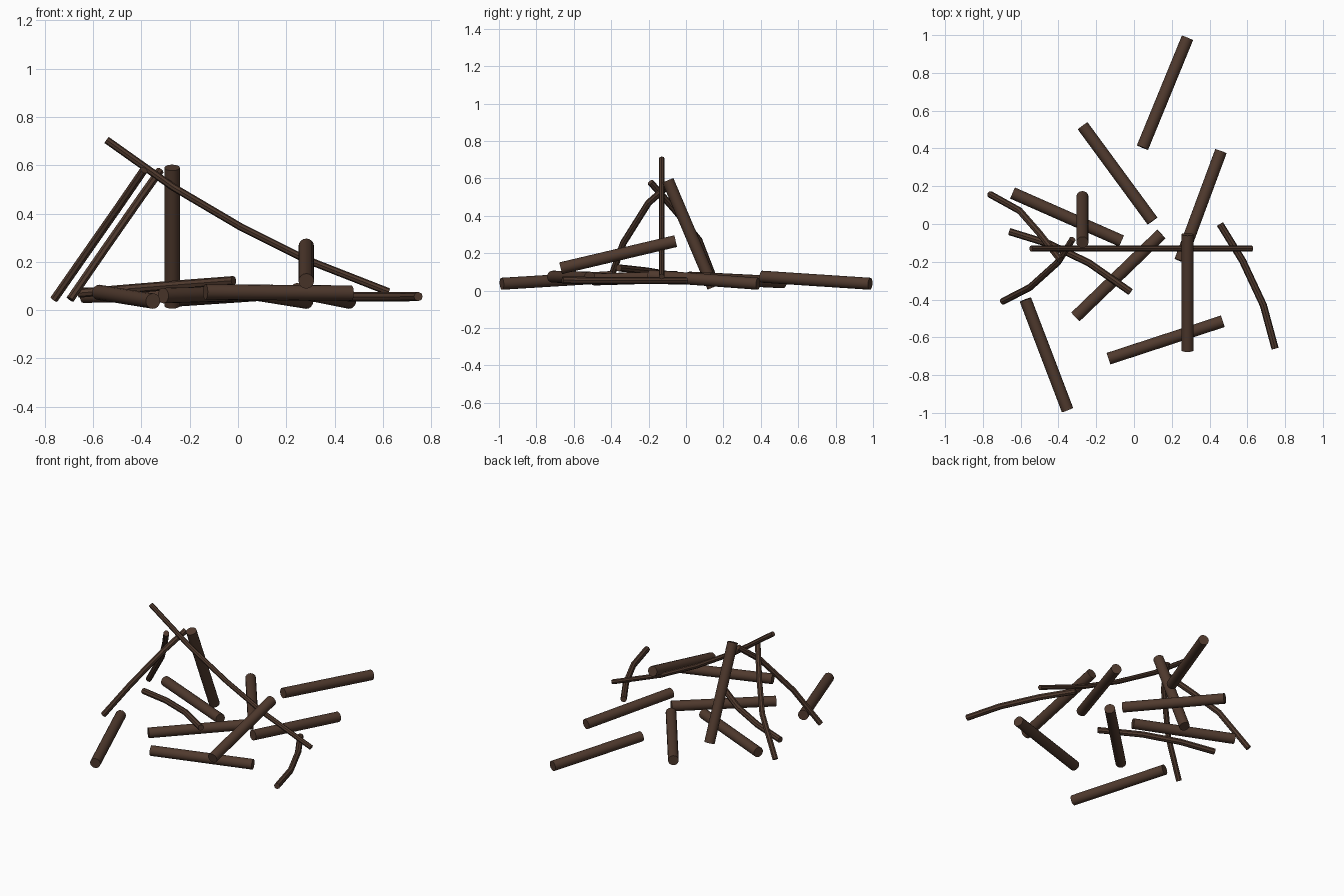
import bpy
from mathutils import Vector

cube = bpy.data.objects.get("Cube")
if cube:
    bpy.data.objects.remove(cube, do_unlink=True)

# One dark bark colour for all the wood
bark = bpy.data.materials.new("dark_bark")
bark.use_nodes = True
colour = (0.08, 0.042, 0.027, 1)
bark.diffuse_color = colour
shader = bark.node_tree.nodes["Principled BSDF"]
shader.inputs["Base Color"].default_value = colour
shader.inputs["Roughness"].default_value = 0.9


def finish(obj, name):
    obj.name = name
    obj.data.materials.clear()
    obj.data.materials.append(bark)
    bpy.ops.object.select_all(action="DESELECT")
    obj.select_set(True)
    bpy.context.view_layer.objects.active = obj
    if obj.type == "CURVE":
        bpy.ops.object.convert(target="MESH")
    bpy.ops.object.shade_smooth_by_angle()


def log(name, start, end, radius=0.032):
    """Straight round log between two end centres."""
    a, b = Vector(start), Vector(end)
    bpy.ops.mesh.primitive_cylinder_add(
        vertices=16, radius=radius, depth=(b - a).length, location=(a + b) / 2,
        rotation=(b - a).to_track_quat("Z", "Y").to_euler())
    finish(bpy.context.object, name)


def branch(name, points, radius=0.019):
    """Thin bent branch swept along a path."""
    curve = bpy.data.curves.new(name, "CURVE")
    curve.dimensions = "3D"
    curve.bevel_depth = radius
    curve.bevel_resolution = 2
    curve.use_fill_caps = True
    spline = curve.splines.new("POLY")
    spline.points.add(len(points) - 1)
    for p, co in zip(spline.points, points):
        p.co = (*co, 1)
    obj = bpy.data.objects.new(name, curve)
    bpy.context.collection.objects.link(obj)
    finish(obj, name)


# Fallen logs scattered around the pile
log("back_log", (0.045, 0.405, 0.075), (0.283, 0.985, 0.037))
log("back_right_log", (-0.272, 0.52, 0.045), (0.098, 0.016, 0.07))
log("right_log", (-0.643, 0.164, 0.062), (-0.066, -0.09, 0.065))
log("centre_log", (0.145, -0.053, 0.073), (-0.31, -0.492, 0.06))
log("left_log", (0.46, 0.385, 0.037), (0.245, -0.195, 0.08))
log("front_log", (-0.135, -0.713, 0.075), (0.47, -0.515, 0.07))
log("front_right_log", (-0.575, -0.4, 0.073), (-0.352, -0.985, 0.037))

# Log propped on the front log, and the upright leaning log
log("propped_log", (0.283, -0.055, 0.265), (0.283, -0.67, 0.12))
log("upright_log", (-0.273, 0.145, 0.018), (-0.273, -0.097, 0.59))

# Long sloping pole
branch("long_pole", [(-0.545, -0.13, 0.705), (-0.27, -0.13, 0.51), (0.01, -0.13, 0.345),
                     (0.28, -0.13, 0.21), (0.625, -0.13, 0.075)], 0.0155)

# Two bent branches leaning against the pole
branch("leaning_branch_back", [(-0.762, 0.157, 0.045), (-0.605, 0.07, 0.27),
                               (-0.5, -0.05, 0.42), (-0.39, -0.19, 0.58)], 0.018)
branch("leaning_branch_front", [(-0.695, -0.41, 0.045), (-0.55, -0.335, 0.255),
                                (-0.4, -0.2, 0.47), (-0.325, -0.08, 0.575)], 0.018)

# Bent branches lying on the ground
branch("left_ground_branch", [(0.455, 0, 0.055), (0.575, -0.195, 0.055),
                              (0.685, -0.43, 0.055), (0.747, -0.66, 0.056)])
branch("right_ground_branch", [(-0.66, -0.04, 0.07), (-0.45, -0.105, 0.088),
                               (-0.24, -0.205, 0.105), (-0.018, -0.36, 0.122)])
